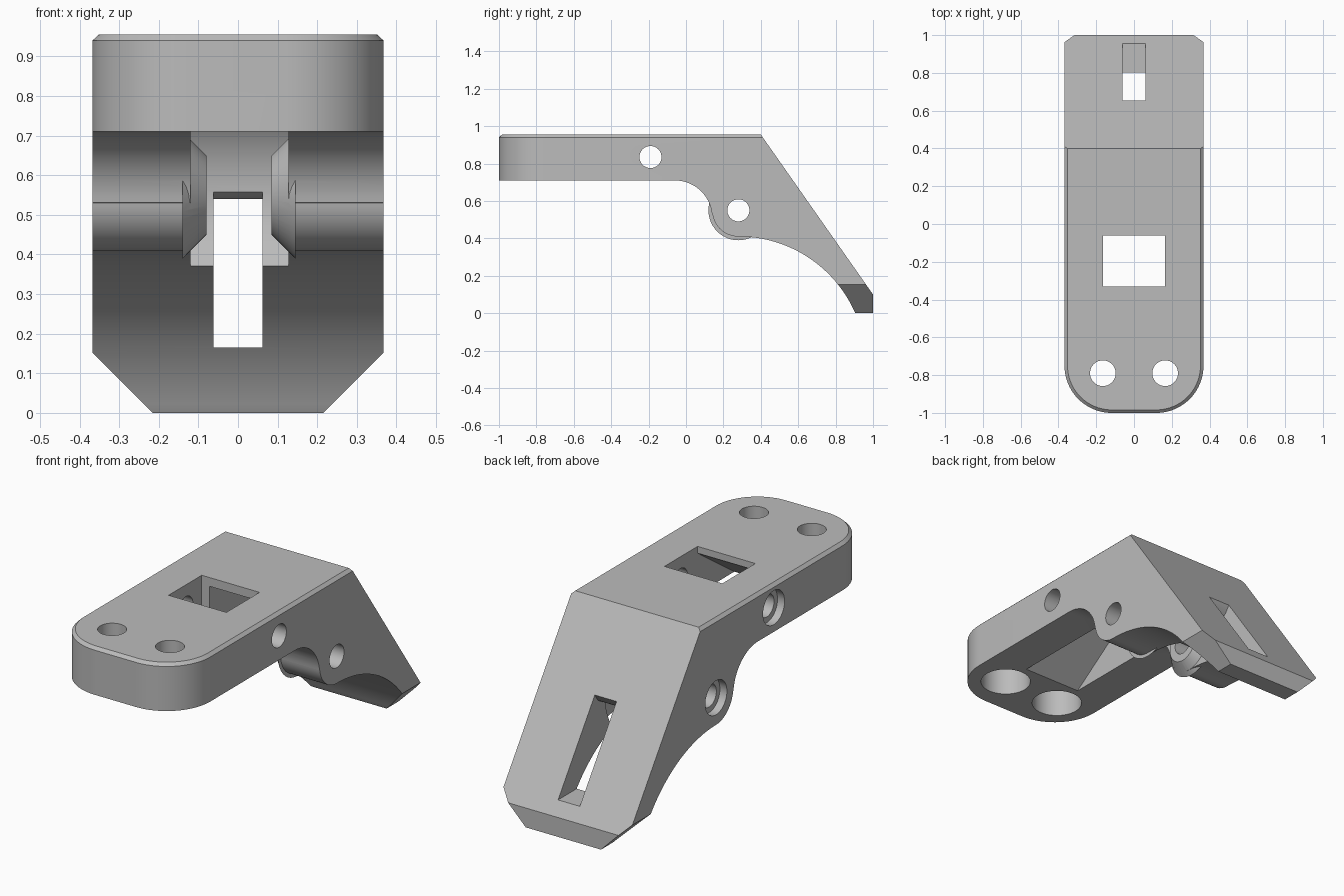
import bpy, bmesh, math
from mathutils import Vector

if "Cube" in bpy.data.objects:
    bpy.data.objects.remove(bpy.data.objects["Cube"], do_unlink=True)

HALF, TOP, UNDER = 0.368, 0.955, 0.71
LOBE = (0.28, 0.55)          # y, z of the lower pin
PIN = (-0.19, 0.835)         # y, z of the upper pin


def arc(cy, cz, r, a0, a1, n=20):
    angles = [math.radians(a0 + (a1 - a0) * i / n) for i in range(n + 1)]
    return [(cy + r * math.cos(a), cz + r * math.sin(a)) for a in angles]


def loft(name, rings):
    """Solid skinned through matching rings of points."""
    bm = bmesh.new()
    loops = [[bm.verts.new(p) for p in ring] for ring in rings]
    for a, b in zip(loops, loops[1:]):
        for i in range(len(a)):
            j = (i + 1) % len(a)
            bm.faces.new((a[i], a[j], b[j], b[i]))
    bm.faces.new(loops[0][::-1])
    bm.faces.new(loops[-1])
    bmesh.ops.recalc_face_normals(bm, faces=bm.faces)
    mesh = bpy.data.meshes.new(name)
    bm.to_mesh(mesh)
    bm.free()
    obj = bpy.data.objects.new(name, mesh)
    bpy.context.collection.objects.link(obj)
    return obj


def side_prism(name, profile, x0, x1):
    return loft(name, [[(x, y, z) for y, z in profile] for x in (x0, x1)])


def rod_x(name, centre, x0, x1, r0, r1=None, n=48):
    rings = []
    for x, r in ((x0, r0), (x1, r1 or r0)):
        rings.append([(x, y, z) for y, z in arc(*centre, r, 0, 360, n)[:-1]])
    return loft(name, rings)


def rod_z(name, x, y, z0, z1, r):
    circle = arc(x, y, r, 0, 360, 48)[:-1]
    return loft(name, [[(px, py, z) for px, py in circle] for z in (z0, z1)])


def combine(obj, tool, operation):
    mod = obj.modifiers.new("combine", 'BOOLEAN')
    mod.object, mod.operation, mod.solver = tool, operation, 'EXACT'
    graph = bpy.context.evaluated_depsgraph_get()
    mesh = bpy.data.meshes.new_from_object(obj.evaluated_get(graph))
    obj.modifiers.clear()
    obj.data = mesh
    bpy.data.objects.remove(tool, do_unlink=True)


# Side silhouette: arm, inner fillet, pin lobe, curved underside, foot
profile = [(-1.0, TOP), (-1.0, UNDER)]
profile += arc(-0.06, 0.51, 0.2, 90, 6)
profile += arc(*LOBE, 0.14, 188, 270)
profile += arc(0.28, -0.271, 0.681, 90, 23.5, 32)[1:]
profile += [(0.905, 0), (1.0, 0), (1.0, 0.1), (0.4, TOP)]
body = side_prism("bracket_body", profile, -0.6, 0.6)


# Rounded front outline with a small chamfer around the top
def outline(z, inset):
    w, r, cy = HALF - inset, 0.25 - inset, -0.75
    c = HALF - 0.25
    pts = arc(-c, cy, r, 180, 270) + arc(c, cy, r, 270, 360)
    pts += [(w, 1.3), (-w, 1.3)]
    return [(x, y, z) for x, y in pts]


combine(body, loft("plan", [outline(-0.2, 0), outline(0.94, 0),
                            outline(TOP, 0.016), outline(1.1, 0.016)]), 'INTERSECT')

# Chamfered lower corners of the foot
foot = [(-0.215, 0), (0.215, 0), (0.615, 0.4), (0.615, 1.2),
        (-0.615, 1.2), (-0.615, 0.4)]
foot = [(x, z if z else -0.0) for x, z in foot]
combine(body, loft("foot_shape", [[(x, y, z) for x, z in foot] for y in (-1.3, 1.3)]),
        'INTERSECT')

# Top window opening into a sloped pocket below
window = [(-0.33, 1.1), (-0.33, 0.92), (-0.63, UNDER), (-0.66, 0.689),
          (-0.66, 0.3), (-0.06, 0.3), (-0.06, 1.1)]
combine(body, side_prism("window_cut", window, -0.165, 0.165), 'DIFFERENCE')

# Round channel around the lower pin, joined to the window
channel = [(-0.1, 0.91), (-0.06, 0.91)] + arc(*LOBE, 0.29, 82, -90, 36)
channel += arc(*LOBE, 0.29, -95, -170, 14) + [(-0.1, 0.5)]
combine(body, side_prism("channel_cut", channel, -0.12, 0.127), 'DIFFERENCE')

# Slot through the sloping face
slot = [(0.45, 0.165), (0.96, 0.165), (1.2, 0.165), (1.2, 0.95), (0.9, 0.83),
        (0.655, 0.592), (0.63, 0.555), (0.605, 0.54), (0.58, 0.548),
        (0.55, 0.575), (0.45, 0.575)]
combine(body, side_prism("slot_cut", slot, -0.062, 0.062), 'DIFFERENCE')

# Conical spacers on the channel walls
combine(body, rod_x("spacer_a", LOBE, -0.14, -0.08, 0.16, 0.1), 'UNION')
combine(body, rod_x("spacer_b", LOBE, 0.145, 0.085, 0.16, 0.1), 'UNION')

# Pin holes with a recess on one side
for centre in (LOBE, PIN):
    combine(body, rod_x("pin_hole", centre, -0.6, 0.6, 0.059), 'DIFFERENCE')
    combine(body, rod_x("pin_recess", centre, -0.6, -HALF + 0.04, 0.088), 'DIFFERENCE')

# Mounting holes, counterbored from below
for x in (-0.165, 0.165):
    combine(body, rod_z("mount_hole", x, -0.79, 0.5, 1.2, 0.068), 'DIFFERENCE')
    combine(body, rod_z("mount_bore", x, -0.79, 0.5, 0.87, 0.122), 'DIFFERENCE')

# Single grey material
grey = bpy.data.materials.new("light_grey")
grey.use_nodes = True
colour = (0.5, 0.5, 0.5, 1)
grey.diffuse_color = colour
grey.node_tree.nodes["Principled BSDF"].inputs["Base Color"].default_value = colour
body.data.materials.clear()
body.data.materials.append(grey)

bpy.ops.object.select_all(action='DESELECT')
body.select_set(True)
bpy.context.view_layer.objects.active = body
bpy.ops.object.shade_smooth_by_angle(angle=math.radians(25))
